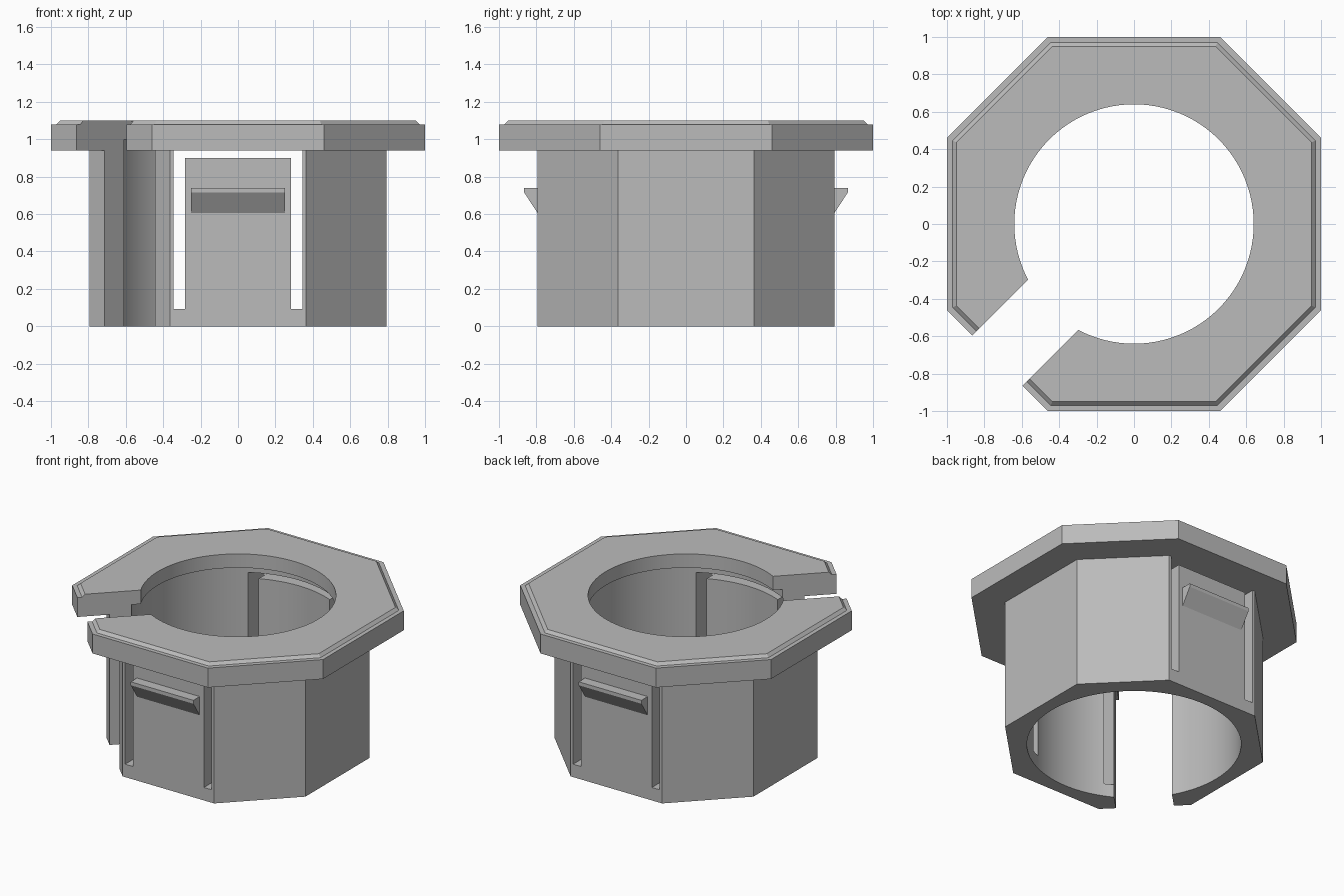
import bpy, bmesh, math
from mathutils import Matrix

cube = bpy.data.objects.get("Cube")
if cube:
    bpy.data.objects.remove(cube, do_unlink=True)

grey = bpy.data.materials.new("plain grey")
grey.use_nodes = True
colour = (0.5, 0.5, 0.5, 1)
grey.diffuse_color = colour
grey.node_tree.nodes["Principled BSDF"].inputs["Base Color"].default_value = colour


def make(name, bm):
    bmesh.ops.recalc_face_normals(bm, faces=bm.faces)
    mesh = bpy.data.meshes.new(name)
    bm.to_mesh(mesh)
    bm.free()
    mesh.materials.append(grey)
    ob = bpy.data.objects.new(name, mesh)
    bpy.context.collection.objects.link(ob)
    return ob


def loft(name, rings):
    """Close a stack of point rings into a solid."""
    bm = bmesh.new()
    loops = [[bm.verts.new(p) for p in ring] for ring in rings]
    n = len(loops[0])
    for a, b in zip(loops, loops[1:]):
        for i in range(n):
            j = (i + 1) % n
            bm.faces.new((a[i], a[j], b[j], b[i]))
    bm.faces.new(loops[0][::-1])
    bm.faces.new(loops[-1])
    return make(name, bm)


def octagon(a, z):
    c = 0.46 * a
    return [(a, -c, z), (a, c, z), (c, a, z), (-c, a, z),
            (-a, c, z), (-a, -c, z), (-c, -a, z), (c, -a, z)]


def box(name, x0, x1, y0, y1, z0, z1, turn=0):
    bm = bmesh.new()
    size = Matrix.Diagonal((x1 - x0, y1 - y0, z1 - z0, 1))
    place = Matrix.Translation(((x0 + x1) / 2, (y0 + y1) / 2, (z0 + z1) / 2))
    bmesh.ops.create_cube(bm, size=1, matrix=Matrix.Rotation(turn, 4, 'Z') @ place @ size)
    return make(name, bm)


def cylinder(name, r, z0, z1):
    bm = bmesh.new()
    bmesh.ops.create_cone(bm, cap_ends=True, segments=96, radius1=r, radius2=r,
                          depth=z1 - z0, matrix=Matrix.Translation((0, 0, (z0 + z1) / 2)))
    return make(name, bm)


def combine(ob, other, operation):
    """Apply one exact boolean and remove the tool object."""
    mod = ob.modifiers.new("combine", 'BOOLEAN')
    mod.operation, mod.solver, mod.object = operation, 'EXACT', other
    bpy.context.view_layer.update()
    graph = bpy.context.evaluated_depsgraph_get()
    mesh = bpy.data.meshes.new_from_object(ob.evaluated_get(graph))
    ob.modifiers.clear()
    ob.data = mesh
    bpy.data.objects.remove(other, do_unlink=True)


# Octagonal sleeve with its wide bore
collar = loft("collar", [octagon(0.793, 0), octagon(0.793, 0.94)])
combine(collar, cylinder("bore", 0.70, -0.1, 1.2), 'DIFFERENCE')

# Gaps freeing a spring tongue at the front and the back
for s in (-1, 1):
    x0, x1 = sorted((s * 0.283, s * 0.345))
    combine(collar, box("side_gap", x0, x1, -1.2, 1.2, 0.093, 1.1), 'DIFFERENCE')
combine(collar, box("top_gap", -0.345, 0.345, -1.2, 1.2, 0.90, 1.1), 'DIFFERENCE')

# Wedge hook on each tongue
for s in (-1, 1):
    profile = [(0.78, 0.605), (0.793, 0.605), (0.865, 0.715), (0.865, 0.74), (0.78, 0.74)]
    hook = loft("hook", [[(x, s * y, z) for y, z in profile] for x in (-0.25, 0.25)])
    combine(collar, hook, 'UNION')

# Flange with a stepped, bevelled rim and a narrower hole above the bore
flange = loft("flange", [octagon(1, 0.94), octagon(1, 1.08),
                         octagon(0.97, 1.08), octagon(0.95, 1.10)])
combine(flange, cylinder("lip_hole", 0.64, 0.8, 1.3), 'DIFFERENCE')
combine(flange, cylinder("counterbore", 0.70, 0.8, 1.0), 'DIFFERENCE')
combine(collar, flange, 'UNION')

# Diagonal opening through the ring
combine(collar, box("opening", 0, 1.6, -0.19, 0.19, -0.2, 1.4, math.radians(225)), 'DIFFERENCE')

collar.name = "octagonal_collar"
collar.data.name = "octagonal_collar"
bpy.ops.object.select_all(action='DESELECT')
collar.select_set(True)
bpy.context.view_layer.objects.active = collar
bpy.ops.object.shade_smooth_by_angle(angle=math.radians(25))
